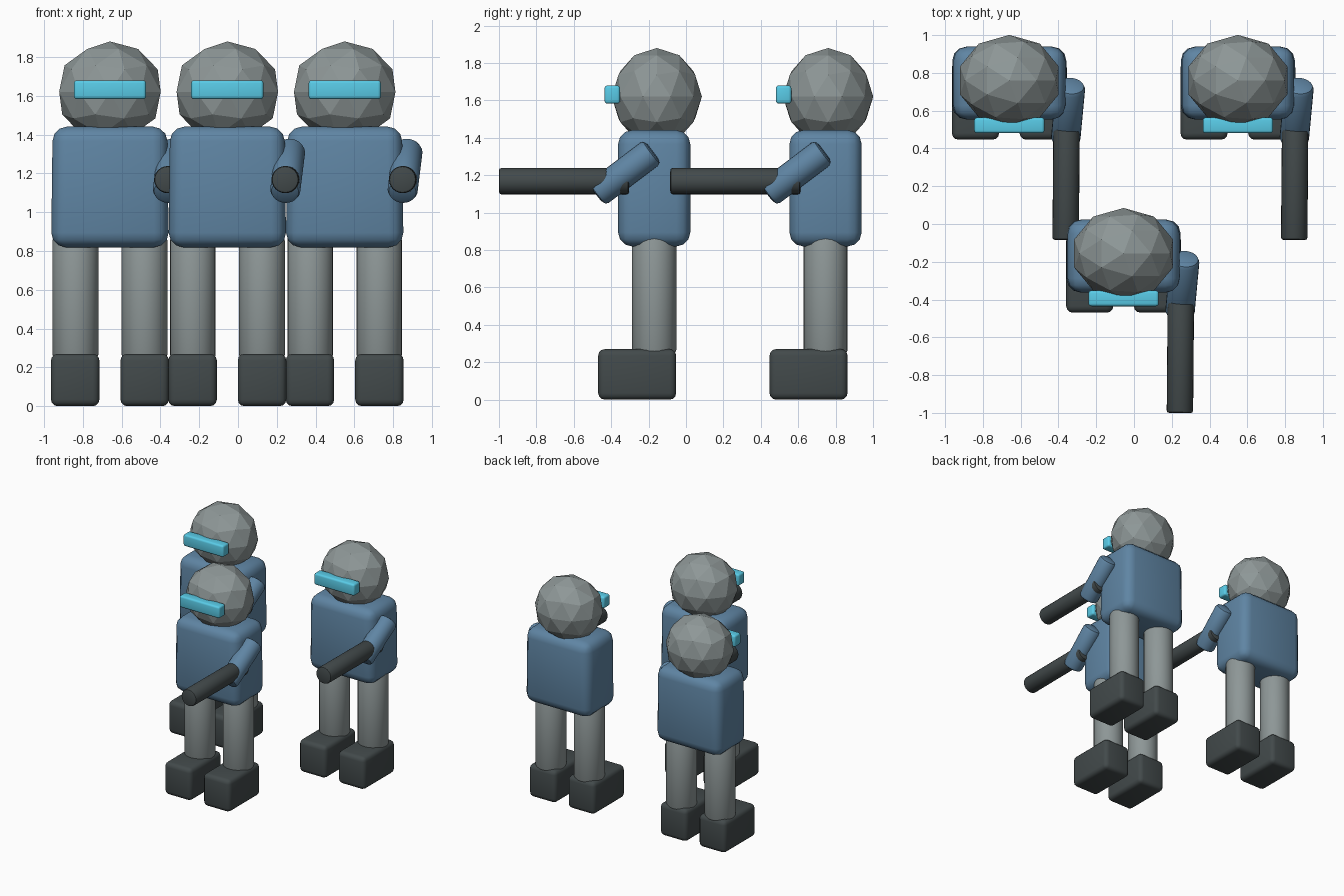
import bpy, bmesh, math
from mathutils import Vector, Matrix

if "Cube" in bpy.data.objects:
    bpy.data.objects.remove(bpy.data.objects["Cube"])


def material(name, rgb):
    m = bpy.data.materials.new(name)
    m.diffuse_color = (*rgb, 1)
    m.use_nodes = True
    m.node_tree.nodes["Principled BSDF"].inputs["Base Color"].default_value = m.diffuse_color
    return m


BLUE = material("blue cloth", (0.115, 0.235, 0.37))
DARK = material("dark rubber", (0.055, 0.068, 0.07))
CYAN = material("cyan glass", (0.10, 0.60, 0.80))
GREY = material("soft grey", (0.27, 0.31, 0.31))


def finish(bm, name, mat, bevel=0.0, segments=3, smooth=True):
    """Round the sharp edges, make the object and shade it."""
    if bevel:
        bm.normal_update()
        sharp = [e for e in bm.edges if e.calc_face_angle(0) > 1.0]
        bmesh.ops.bevel(bm, geom=sharp, offset=bevel, segments=segments,
                        profile=0.5, affect='EDGES', clamp_overlap=True)
    me = bpy.data.meshes.new(name)
    bm.to_mesh(me)
    bm.free()
    ob = bpy.data.objects.new(name, me)
    bpy.context.collection.objects.link(ob)
    me.materials.append(mat)
    if smooth:
        bpy.ops.object.select_all(action='DESELECT')
        ob.select_set(True)
        bpy.context.view_layer.objects.active = ob
        bpy.ops.object.shade_smooth_by_angle(angle=math.radians(40))
    return ob


def box(name, centre, size, mat, bevel, taper=1.0):
    bm = bmesh.new()
    bmesh.ops.create_cube(bm, size=1)
    for v in bm.verts:
        k = taper if v.co.z > 0 else 1.0
        v.co = Vector((v.co.x * size[0] * k, v.co.y * size[1], v.co.z * size[2])) + Vector(centre)
    return finish(bm, name, mat, bevel)


def rod(name, start, end, radius, mat, bevel):
    a, b = Vector(start), Vector(end)
    turn = (b - a).to_track_quat('Z', 'Y').to_matrix().to_4x4()
    bm = bmesh.new()
    bmesh.ops.create_cone(bm, cap_ends=True, segments=24, radius1=radius, radius2=radius,
                          depth=(b - a).length,
                          matrix=Matrix.Translation((a + b) / 2) @ turn)
    return finish(bm, name, mat, bevel, 2)


def figure(x, y, tag):
    # faceted head
    bm = bmesh.new()
    bmesh.ops.create_icosphere(bm, subdivisions=2, radius=1)
    bmesh.ops.scale(bm, vec=(0.275, 0.241, 0.26), verts=bm.verts)
    bmesh.ops.translate(bm, vec=(x, y + 0.014, 1.62), verts=bm.verts)
    finish(bm, "head_" + tag, GREY, smooth=False)

    # visor and torso
    box("visor_" + tag, (x, y - 0.224, 1.631), (0.372, 0.083, 0.097), CYAN, 0.015)
    box("torso_" + tag, (x, y, 1.13), (0.606, 0.386, 0.622), BLUE, 0.075, 0.975)

    # legs and boots
    for side, s in (("left", 1), ("right", -1)):
        rod(f"{side}_leg_{tag}", (x + s * 0.178, y, 0.25), (x + s * 0.178, y, 0.87),
            0.118, GREY, 0.015)
        box(f"{side}_boot_{tag}", (x + s * 0.179, y - 0.091, 0.135),
            (0.25, 0.417, 0.27), DARK, 0.035)

    # single raised arm: sleeve and straight forearm
    rod("sleeve_" + tag, (x + 0.325, y - 0.009, 1.326), (x + 0.297, y - 0.309, 1.10),
        0.078, BLUE, 0.025)
    rod("forearm_" + tag, (x + 0.304, y - 0.135, 1.168), (x + 0.298, y - 0.83, 1.168),
        0.07, DARK, 0.012)


# one figure in front, two behind
figure(-0.055, -0.17, "front")
figure(-0.66, 0.746, "back_right")
figure(0.55, 0.746, "back_left")
